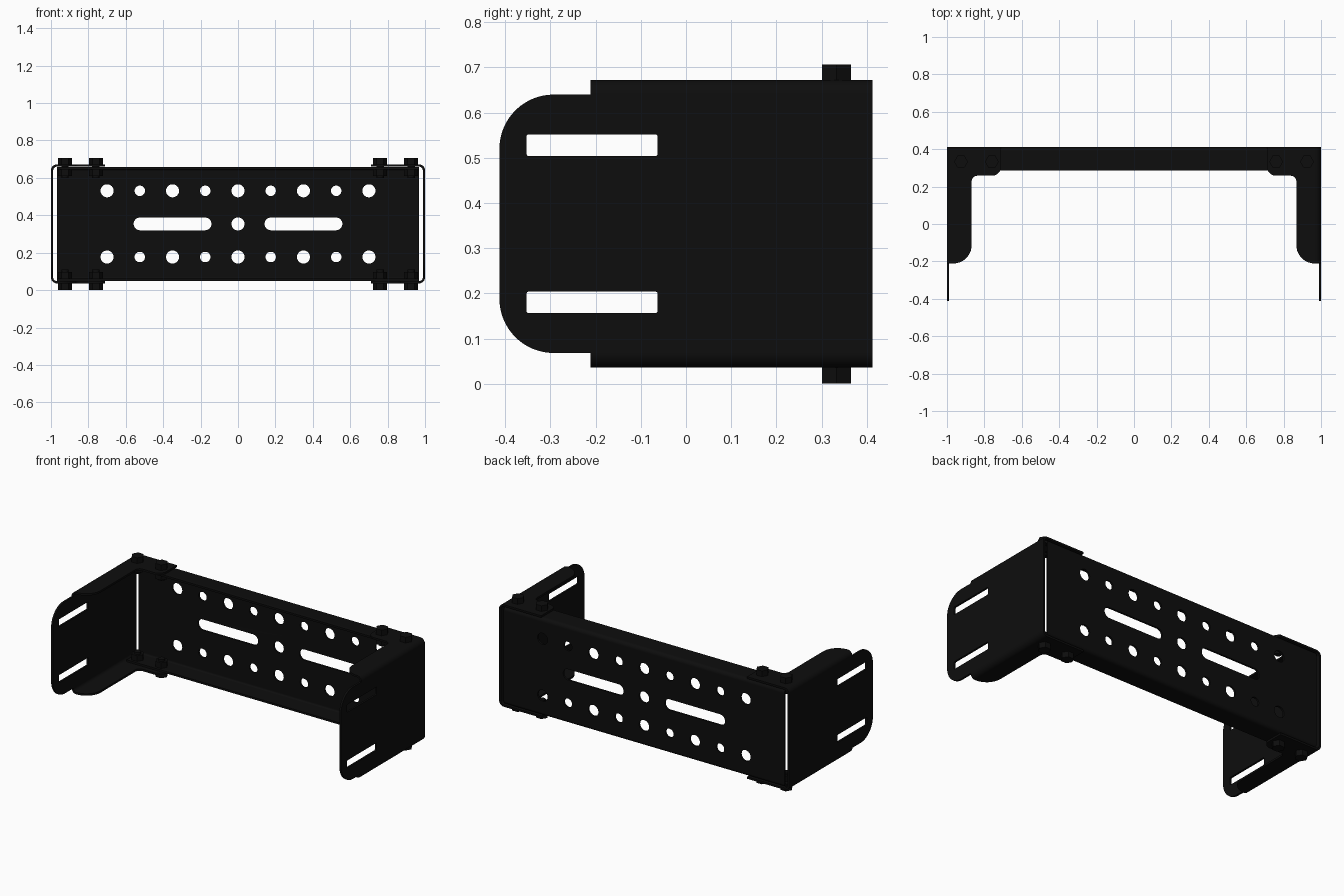
import bpy, bmesh
from math import pi, cos, sin, tan
from mathutils import Vector, Matrix

if "Cube" in bpy.data.objects:
    bpy.data.objects.remove(bpy.data.objects["Cube"])

MID = 0.354   # height of the symmetry plane; meshes are built around it
T = 0.012     # sheet thickness
BACK = 0.413

black = bpy.data.materials.new("black_steel")
black.diffuse_color = (0.004, 0.004, 0.004, 1)
black.use_nodes = True
black.node_tree.nodes["Principled BSDF"].inputs["Base Color"].default_value = black.diffuse_color


def finish(name, mesh, mirror):
    mesh.materials.clear()
    mesh.materials.append(black)
    ob = bpy.data.objects.new(name, mesh)
    bpy.context.collection.objects.link(ob)
    ob.location.z = MID
    if mirror:
        mod = ob.modifiers.new("mirror", 'MIRROR')
        mod.use_axis = ['x' in mirror, False, 'z' in mirror]
        mod.use_mirror_merge = False
    for o in bpy.context.selected_objects:
        o.select_set(False)
    ob.select_set(True)
    bpy.context.view_layer.objects.active = ob
    bpy.ops.object.shade_smooth_by_angle(angle=0.6)
    return ob


def rounded(corners, seg=10):
    """Outline from (u, v, fillet radius) corners."""
    out = []
    n = len(corners)
    for i, (u, v, r) in enumerate(corners):
        p = Vector((u, v))
        if r == 0:
            out.append(p)
            continue
        a = (Vector(corners[i - 1][:2]) - p).normalized()
        b = (Vector(corners[(i + 1) % n][:2]) - p).normalized()
        half = a.angle(b) / 2
        c = p + (a + b).normalized() * (r / sin(half))
        s, e = p + a * (r / tan(half)) - c, p + b * (r / tan(half)) - c
        sweep = s.angle_signed(e)
        for k in range(seg + 1):
            t = -sweep * k / seg
            out.append(c + Matrix.Rotation(t, 2) @ s)
    return out


def rect(u0, u1, v0, v1, r):
    return rounded([(u0, v0, r), (u1, v0, r), (u1, v1, r), (u0, v1, r)])


def circle(u, v, r, n=32):
    return [Vector((u + r * cos(2 * pi * k / n), v + r * sin(2 * pi * k / n))) for k in range(n)]


def plate(name, loops, axes, w0, w1, mirror=""):
    """Filled outline with holes, extruded from w0 to w1; axes names where u, v, w go."""
    cu = bpy.data.curves.new(name, 'CURVE')
    cu.dimensions = '2D'
    cu.fill_mode = 'BOTH'
    cu.extrude = (w1 - w0) / 2
    for loop in loops:
        sp = cu.splines.new('POLY')
        sp.points.add(len(loop) - 1)
        for pt, co in zip(sp.points, loop):
            pt.co = (co[0], co[1], 0, 1)
        sp.use_cyclic_u = True
    tmp = bpy.data.objects.new("tmp", cu)
    bpy.context.collection.objects.link(tmp)
    dg = bpy.context.evaluated_depsgraph_get()
    mesh = bpy.data.meshes.new_from_object(tmp.evaluated_get(dg))
    bpy.data.objects.remove(tmp)
    bm = bmesh.new()
    bm.from_mesh(mesh)
    bmesh.ops.remove_doubles(bm, verts=bm.verts, dist=1e-5)
    for v in bm.verts:
        vals = (v.co.x, v.co.y, v.co.z + (w0 + w1) / 2)
        new = [0, 0, 0]
        for ax, val in zip(axes, vals):
            new["xyz".index(ax)] = val
        v.co = new
    bmesh.ops.recalc_face_normals(bm, faces=bm.faces)
    bm.to_mesh(mesh)
    bm.free()
    return finish(name, mesh, mirror)


# Perforated back plate of the channel
CH, CR, CX = 0.304, 0.022, 0.968
holes = [circle(0, 0, 0.035)]
for i in range(-4, 5):
    for z in (-0.177, 0.177):
        holes.append(circle(i * 0.175, z, 0.028 if i % 2 else 0.035))
for s in (-1, 1):
    a, b = sorted((s * 0.142, s * 0.558))
    holes.append(rect(a, b, -0.034, 0.034, 0.0335))
plate("back_plate", [rect(-CX, CX, CR - CH, CH - CR, 0)] + holes, "xzy", BACK - T, BACK)

# Channel lips with their bends, top and bottom
plate("channel_lip", [rounded([(BACK, CH - CR, 0), (BACK, CH, CR - 0.0001), (0.285, CH, 0),
                               (0.285, CH - T, 0), (BACK - T, CH - T, CR - T - 0.0001),
                               (BACK - T, CH - CR, 0)])], "yzx", -CX, CX, "z")

# Side walls with rounded front corners and two slots
H, R = 0.318, 0.032
slots = [rect(-0.353, -0.063, z - 0.024, z + 0.024, 0.005) for z in (-0.174, 0.174)]
wall = rounded([(-BACK, R - H, 0.12), (BACK, R - H, 0), (BACK, H - R, 0), (-BACK, H - R, 0.12)], 16)
plate("side_wall", [wall] + slots, "yzx", 1 - T, 1, "x")

# Bends joining the side walls to their flanges
FX = 1 - R
plate("side_bend", [rounded([(1, H - R, 0), (1, H, R - 0.0001), (FX, H, 0), (FX, H - T, 0),
                             (1 - T, H - T, R - T - 0.0001), (1 - T, H - R, 0)])],
      "xzy", -0.211, BACK, "xz")

# L-shaped flanges over and under the channel ends
plate("side_flange", [rounded([(FX, -0.211, 0), (0.868, -0.211, 0.098), (0.868, 0.258, 0.03),
                               (0.71, 0.258, 0.05), (0.71, BACK, 0), (FX, BACK, 0)])],
      "xyz", H - T, H, "xz")

# Hex bolts: head, shank and nut
for name, x in (("inner_bolt", 0.76), ("outer_bolt", 0.925)):
    bm = bmesh.new()
    for n, r, z0, z1 in ((6, 0.037, H, 0.353), (24, 0.02, 0.245, H), (6, 0.037, 0.257, CH - T)):
        bmesh.ops.create_cone(bm, cap_ends=True, segments=n, radius1=r, radius2=r, depth=z1 - z0,
                              matrix=Matrix.Translation((x, 0.333, (z0 + z1) / 2))
                              @ Matrix.Rotation(pi / 2 if n == 6 else 0, 4, 'Z'))
    me = bpy.data.meshes.new(name)
    bm.to_mesh(me)
    bm.free()
    finish(name, me, "xz")
